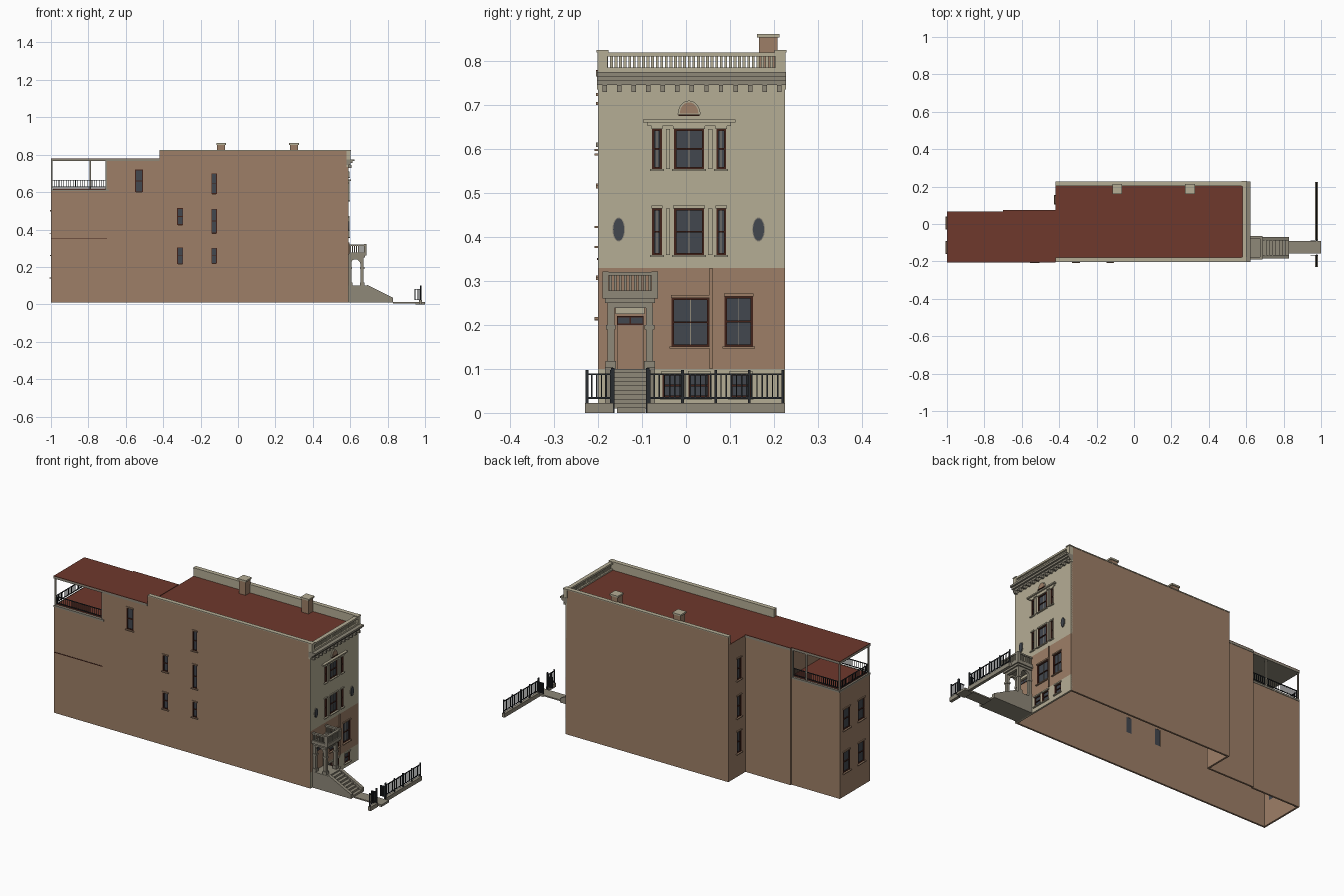
import bpy, bmesh, math
from mathutils import Vector

if "Cube" in bpy.data.objects:
    bpy.data.objects.remove(bpy.data.objects["Cube"])


def material(name, code):
    channels = [byte / 255 for byte in bytes.fromhex(code)]
    colour = [((c + .055) / 1.055) ** 2.4 for c in channels] + [1]
    mat = bpy.data.materials.new(name)
    mat.use_nodes = True
    mat.diffuse_color = colour
    mat.node_tree.nodes["Principled BSDF"].inputs["Base Color"].default_value = colour
    return mat


brick = material("brown brick", "9D7F67")
lime = material("pale limestone", "B5AD95")
stone = material("grey stone", "8E8879")
red = material("red roofing", "6E382C")
glass = material("dark glass", "42474E")
iron = material("black iron", "282C30")
sash = material("dark red sash", "42221A")

# Main planes and levels of the house
FRONT, STEP, PORCH, REAR = .59, -.42, -.7, -1
RIGHT, LEFT, MIDDLE_LEFT, BACK_LEFT = -.2, .225, .073, .065
BASE, BASEMENT_TOP, GROUND_TOP, PORCH_FLOOR, ROOF, PARAPET = .01, .1, .33, .605, .775, .82
WALL, BAR, THIN = .01, .005, .002

# Wall frames: u runs along the wall, z is up, d is outward from the wall
FRAMES = {
    "street": lambda u, z, d: Vector((FRONT + d, u, z)),
    "side": lambda u, z, d: Vector((u, RIGHT - d, z)),
    "rear": lambda u, z, d: Vector((REAR - d, u, z)),
    "step": lambda u, z, d: Vector((STEP - d, u, z)),
    "world": lambda u, z, d: Vector((u, d, z)),
}
parts = {}


def prism(name, mat, frame, points, d0, d1):
    """Extrude a (u, z) profile from depth d0 to d1 into the named part."""
    bm = parts.setdefault(name, (bmesh.new(), mat))[0]
    place = FRAMES[frame]
    near = [bm.verts.new(place(u, z, d0)) for u, z in points]
    far = [bm.verts.new(place(u, z, d1)) for u, z in points]
    bm.faces.new(near)
    bm.faces.new(far[::-1])
    for i in range(len(near)):
        bm.faces.new((near[i], near[i - 1], far[i - 1], far[i]))


def panel(name, mat, frame, u0, u1, z0, z1, d0, d1):
    prism(name, mat, frame, [(u0, z0), (u1, z0), (u1, z1), (u0, z1)], d0, d1)


def box(name, mat, x0, x1, y0, y1, z0, z1):
    panel(name, mat, "world", x0, x1, z0, z1, y0, y1)


def post(name, mat, x, y, half, z0, z1):
    box(name, mat, x - half, x + half, y - half, y + half, z0, z1)


def arc(u, z, ru, rz, turn=math.pi, steps=16):
    angles = [turn * i / steps for i in range(steps + 1)]
    return [(u + ru * math.cos(a), z + rz * math.sin(a)) for a in angles]


def spread(start, end, count):
    return [start + (end - start) * i / (count - 1) for i in range(count)]


def railing(name, mat, start, end, low, high, count, bar, rail, depth):
    """Two rails and a row of bars between two (x, y) points."""
    (x0, y0), (x1, y1) = start, end
    for z in (low, high - depth):
        box(name + "_rails", mat, x0 - rail, x1 + rail, y0 - rail, y1 + rail, z, z + depth)
    for x, y in zip(spread(x0, x1, count), spread(y0, y1, count)):
        post(name + "_bars", mat, x, y, bar, low, high - THIN)


def window(frame, u, z, width, height, trim, mullion=False):
    """Opening with recessed glass, sash bars, sill and lintel, centred on (u, z)."""
    u0, u1, z0, z1 = u - width / 2, u + width / 2, z - height / 2, z + height / 2
    back = -.007
    panel("window_cutter", brick, frame, u0, u1, z0, z1, -.04, .02)
    panel("window_glass", glass, frame, u0, u1, z0, z1, back - THIN, back)
    for left in (u0, u1 - BAR):
        panel("window_sashes", sash, frame, left, left + BAR, z0, z1, back, 0)
    for low in (z0, z - THIN, z1 - 2 * THIN):
        panel("window_sashes", sash, frame, u0 + BAR, u1 - BAR, low, low + 2 * THIN, back, -THIN)
    if mullion:
        panel("window_mullions", stone, frame, u - THIN / 2, u + THIN / 2, z0, z1, back, back + THIN)
    label = "brick" if trim is brick else "stone"
    panel(label + "_sills", trim, frame, u0 - BAR, u1 + BAR, z0 - BAR, z0, back, .008)
    panel(label + "_lintels", trim, frame, u0 - THIN, u1 + THIN, z1, z1 - back, back, BAR)


# Outer walls, hollow and open beneath
INNER = RIGHT + WALL
box("main_right_wall", brick, STEP, FRONT - THIN, RIGHT, INNER, BASE, PARAPET)
box("main_left_wall", brick, STEP, FRONT - THIN, LEFT - WALL, LEFT, BASE, PARAPET)
box("main_rear_wall", brick, STEP, STEP + WALL, BACK_LEFT, LEFT - WALL, BASE, ROOF)
box("middle_right_wall", brick, PORCH, STEP, RIGHT, INNER, BASE, ROOF)
box("middle_left_wall", brick, PORCH, STEP, MIDDLE_LEFT - WALL, MIDDLE_LEFT, BASE, ROOF)
box("middle_rear_wall", brick, PORCH, PORCH + WALL, INNER, MIDDLE_LEFT - WALL, PORCH_FLOOR, ROOF)
box("back_right_wall", brick, REAR, PORCH, RIGHT, INNER, BASE, PORCH_FLOOR)
box("back_left_wall", brick, REAR, PORCH, BACK_LEFT - WALL, BACK_LEFT, BASE, PORCH_FLOOR)
box("back_rear_wall", brick, REAR, REAR + WALL, INNER, BACK_LEFT - WALL, BASE, PORCH_FLOOR)
panel("facade_basement_wall", lime, "street", RIGHT, LEFT, BASE, BASEMENT_TOP, -WALL, 0)
panel("facade_ground_wall", brick, "street", RIGHT, LEFT, BASEMENT_TOP, GROUND_TOP, -WALL, 0)
panel("facade_upper_wall", lime, "street", RIGHT, LEFT, GROUND_TOP, ROOF, -WALL, 0)
panel("facade_downpipe", brick, "street", .054, .06, BASEMENT_TOP, GROUND_TOP, 0, BAR)
panel("side_band", sash, "side", REAR, PORCH, .348, .352, 0, THIN)

# Side and rear windows
window("side", -.53, .66, .042, .12, brick)
for z in (.26, .47):
    window("side", -.31, z, .034, .09, brick)
for z, height in ((.26, .085), (.445, .13), (.645, .11)):
    window("side", -.128, z, .03, height, brick)
for z in (.2, .44):
    for u in (.005, -.125):
        window("rear", u, z, .06, .115, brick)
for z in (.2, .4, .61):
    window("step", .13, z, .04, .12, brick)

# Street windows in groups of three, with pilasters
AXIS = .007
for z, height in ((.6, .09), (.412, .105)):
    window("street", AXIS, z, .068, height, lime, True)
    for side in (-1, 1):
        window("street", AXIS + side * .073, z, .022, height, lime, True)
        u = AXIS + side * .048
        panel("window_pilasters", lime, "street", u - BAR, u + BAR, z - height / 2, z + height / 2, 0, BAR)
panel("window_cornice", lime, "street", AXIS - .105, AXIS + .105, .66, .667, 0, .014)
panel("window_frieze", lime, "street", AXIS - .095, AXIS + .095, .652, .66, 0, BAR)
window("street", .01, .206, .085, .11, brick, True)
window("street", .12, .208, .064, .113, brick, True)
for u in (-.03, .03, .125):
    window("street", u, .062, .048, .053, lime)

# Fan window and oval windows
prism("fan_window_frame", lime, "street", arc(AXIS, .678, .026, .032), 0, BAR)
prism("fan_window_panel", brick, "street", arc(AXIS, .681, .021, .025), 0, BAR + THIN)
panel("fan_window_sill", sash, "street", AXIS - .024, AXIS + .024, .675, .678, 0, WALL)
for u in (-.153, .165):
    for name, mat, grow, out in (("frames", stone, THIN, THIN), ("panes", glass, 0, BAR)):
        ring = arc(u, .417, .0125 + grow, .0255 + grow, math.tau, 24)[:-1]
        prism("oval_window_" + name, mat, "street", ring, 0, out)

# Roof cornice with brackets and balustrade
for i, (name, mat) in enumerate((("frieze", lime), ("moulding", stone), ("shelf", stone), ("gutter", stone))):
    low = ROOF - (4 - i) * WALL
    panel("cornice_" + name, mat, "street", RIGHT - THIN, LEFT + THIN, low, low + WALL, -WALL, i * WALL + THIN)
for u in spread(-.185, .212, 13):
    panel("cornice_brackets", stone, "street", u - BAR, u + BAR, .73, .745, 0, .018)
for y in (RIGHT + WALL, LEFT - WALL):
    post("balustrade_piers", lime, FRONT, y, .011, ROOF, PARAPET)
    post("balustrade_caps", lime, FRONT, y, .014, PARAPET, PARAPET + BAR)
railing("balustrade", lime, (FRONT, RIGHT + .02), (FRONT, LEFT - .02), ROOF, PARAPET, 38, .0032, .011, WALL)

# Roofs, parapets and chimneys
box("main_roof", red, STEP, FRONT - WALL, INNER, LEFT - WALL, ROOF - BAR, ROOF + THIN)
for y, inward in ((RIGHT, 1), (LEFT, -1)):
    inner = y + inward * .02
    box("parapet_lining", lime, STEP, FRONT - WALL, y + inward * WALL, inner, ROOF, PARAPET)
    box("parapet_coping", lime, STEP, FRONT - WALL, y - inward * THIN, inner + inward * THIN, PARAPET, PARAPET + BAR)
for x in (-.09, .3):
    post("chimneys", brick, x, .187, .021, ROOF, .853)
    post("chimney_caps", lime, x, .187, .026, .853, .862)
for name, x0, x1, y in (("middle", PORCH, STEP, MIDDLE_LEFT), ("porch", REAR, PORCH, BACK_LEFT)):
    box(name + "_roof_edge", stone, x0, x1, RIGHT - BAR, y + THIN, ROOF - WALL, ROOF + THIN)
    box(name + "_roof", red, x0, x1, RIGHT - BAR, y + THIN, ROOF + THIN, ROOF + BAR)

# Rear upper porch
box("porch_floor_edge", stone, REAR, PORCH + WALL, RIGHT - BAR, BACK_LEFT + THIN, PORCH_FLOOR, PORCH_FLOOR + WALL)
deck = PORCH_FLOOR + WALL
box("porch_floor", red, REAR + WALL, PORCH, INNER, BACK_LEFT - WALL, deck, deck + BAR)
x0, x1, y0, y1 = REAR + BAR, PORCH - BAR, RIGHT + BAR, BACK_LEFT - BAR
for x, y in ((x0, y0), (x0, y1), (x1, y0), (x1, y1), (-.79, y1)):
    post("porch_posts", stone, x, y, 2 * THIN, deck, ROOF - WALL)
for start, end, count in (((x0, y0), (x1, y0), 24), ((x0, y1), (x1, y1), 24), ((x0, y0), (x0, y1), 21)):
    railing("porch_railing", iron, start, end, deck + WALL, deck + .05, count, .0015, THIN, 2 * THIN)

# Front door with transom
DOOR = -.127
panel("door", brick, "street", DOOR - .03, DOOR + .03, BASEMENT_TOP, .2, 0, BAR)
panel("door_transom_frame", sash, "street", DOOR - .03, DOOR + .03, .2, .22, 0, BAR)
for u in (DOOR - .015, DOOR + .015):
    panel("door_transom", glass, "street", u - .013, u + .013, .203, .217, 0, BAR + THIN)
panel("door_head", lime, "street", DOOR - .033, DOOR + .033, .225, .24, 0, .012)

# Entrance portico with side arches and a balcony
PODIUM = .69
box("portico_podium", stone, FRONT, PODIUM, DOOR - .057, DOOR + .057, BASE, BASEMENT_TOP)
opening = arc(.628, .208, .027, .033)[::-1]
arch = [(.672, .25), (FRONT, .25), (FRONT, .2), (.601, .2)] + opening + [(.672, .2)]
for y in (DOOR - .044, DOOR + .044):
    for x in (.599, .664):
        post("portico_columns", stone, x, y, .008, BASEMENT_TOP, .24)
        post("column_bases", stone, x, y, .012, BASEMENT_TOP, .118)
        post("column_capitals", stone, x, y, .011, .19, .2)
    prism("portico_arches", stone, "world", arch, y - .007, y + .007)
box("portico_beam", stone, .656, .672, DOOR - .05, DOOR + .05, .238, .25)
box("balcony_soffit", stone, FRONT, .68, DOOR - .057, DOOR + .057, .25, .26)
box("balcony_floor", stone, FRONT, .687, DOOR - .063, DOOR + .063, .26, .27)
y0, y1 = DOOR - .056, DOOR + .056
for start, end, count in (((.6, y0), (.68, y0), 8), ((.6, y1), (.68, y1), 8), ((.68, y0), (.68, y1), 11)):
    railing("balcony", stone, start, end, .27, .32, count, .003, .007, .008)
for y in (y0, y1):
    post("balcony_piers", stone, .68, y, .007, .27, .322)

# Stairs, sloping cheek walls and path
FOOT, STEPS = .83, 8
tread = (FOOT - PODIUM) / STEPS
for i in range(STEPS):
    x = PODIUM + i * tread
    box("stairs", stone, x, x + tread, DOOR - .04, DOOR + .04, BASE, .092 - i * WALL)
cheek = [(PODIUM, BASE), (FOOT, BASE), (FOOT, .034), (PODIUM, .104)]
for y in (DOOR - .048, DOOR + .048):
    prism("stair_cheeks", stone, "world", cheek, y - .009, y + .009)
box("path", stone, FOOT, .95, DOOR - .03, DOOR + .035, BAR, .012)
box("gate_threshold", stone, .95, 1, DOOR - .03, DOOR + .035, 0, .012)

# Iron street fence on a stone kerb, with an open gate
FENCE, KERB = .976, .022
for y0, y1, count, posts in ((-.23, DOOR - .038, 6, 2), (DOOR + .038, LEFT, 27, 5)):
    box("fence_kerb", stone, FENCE - .008, FENCE + .008, y0, y1, 0, KERB)
    railing("fence", iron, (FENCE, y0 + BAR), (FENCE, y1 - BAR), KERB + WALL, .09, count, .0015, THIN, 2 * THIN)
    for y in spread(y0 + BAR, y1 - BAR, posts):
        post("fence_posts", iron, FENCE, y, .003, 0, .097)
for y in (DOOR - .04, DOOR + .04):
    post("gate_posts", iron, FENCE, y, 2 * THIN, 0, .102)
    railing("gate", iron, (.945, y), (.97, y), KERB, .082, 5, .0015, THIN, 2 * THIN)

# Turn the collected parts into objects, then cut the window openings
objects = {}
for name, (bm, mat) in parts.items():
    bmesh.ops.recalc_face_normals(bm, faces=bm.faces)
    mesh = bpy.data.meshes.new(name)
    bm.to_mesh(mesh)
    bm.free()
    mesh.materials.append(mat)
    objects[name] = bpy.data.objects.new(name, mesh)
    bpy.context.scene.collection.objects.link(objects[name])
cutter = objects["window_cutter"]
cutter.hide_render = True
cutter.display_type = "WIRE"
for name in [key for key in objects if key.endswith("_wall")]:
    cut = objects[name].modifiers.new("window openings", "BOOLEAN")
    cut.operation = "DIFFERENCE"
    cut.solver = "EXACT"
    cut.object = cutter
